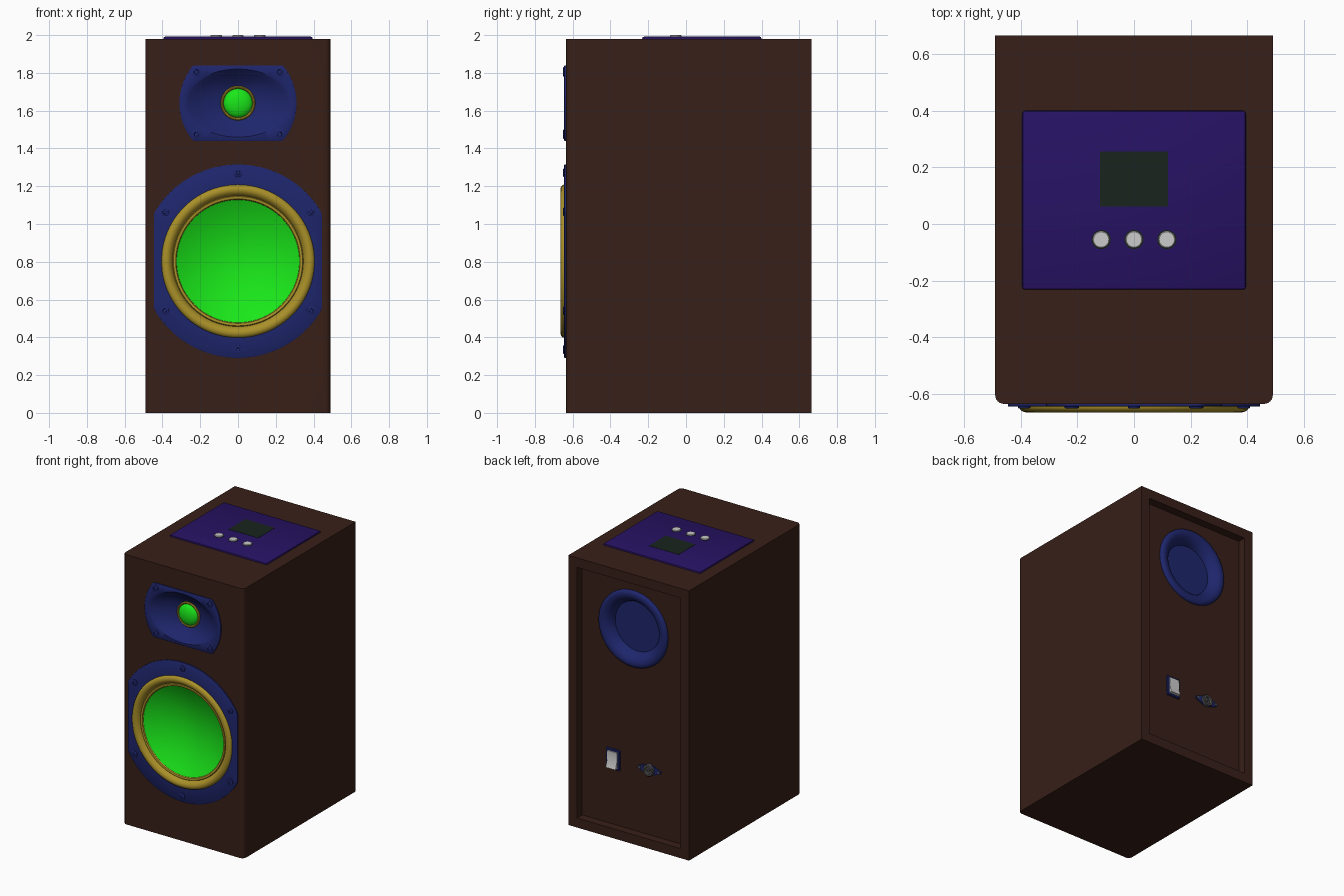
import bpy, bmesh
from math import pi, cos, sin, radians

if "Cube" in bpy.data.objects:
    bpy.data.objects.remove(bpy.data.objects["Cube"])

FRONT, BACK, TOP = (pi / 2, 0, 0), (-pi / 2, 0, 0), (0, 0, 0)
FY, RY, TZ = -0.635, 0.605, 1.98      # front face, recessed back face, cabinet top


def mat(name, r, g, b):
    m = bpy.data.materials.new(name)
    m.diffuse_color = (r, g, b, 1)
    m.use_nodes = True
    m.node_tree.nodes["Principled BSDF"].inputs["Base Color"].default_value = m.diffuse_color
    return m


WOOD = mat("dark_wood", 0.04, 0.014, 0.009)
BLUE = mat("blue_plastic", 0.013, 0.019, 0.15)
YELLOW = mat("yellow_rubber", 0.40, 0.28, 0.022)
GREEN = mat("green_cone", 0.01, 0.8, 0.01)
PURPLE = mat("purple_panel", 0.02, 0.006, 0.125)
SCREEN = mat("dark_screen", 0.009, 0.017, 0.012)
WHITE = mat("white_plastic", 0.8, 0.8, 0.8)
METAL = mat("dark_metal", 0.09, 0.09, 0.09)


def finish(name, bm, material, loc=(0, 0, 0), rot=TOP):
    me = bpy.data.meshes.new(name)
    bm.to_mesh(me)
    bm.free()
    ob = bpy.data.objects.new(name, me)
    ob.location, ob.rotation_euler = loc, rot
    if material:
        me.materials.append(material)
    bpy.context.collection.objects.link(ob)
    return ob


def loft(name, rings, material, loc, rot, n=64, closed=False):
    """Rings run from outside to inside: (rx, ry, height[, clip_x, clip_y])."""
    bm = bmesh.new()
    prev = None
    for rx, ry, d, *clip in rings:
        cx, cy = clip or (9, 9)
        if rx == 0:
            cur = [bm.verts.new((0, 0, d))] * n
        else:
            cur = [bm.verts.new((max(-cx, min(cx, rx * cos(2 * pi * i / n))),
                                 max(-cy, min(cy, ry * sin(2 * pi * i / n))), d))
                   for i in range(n)]
        if prev:
            for i in range(n):
                j = (i + 1) % n
                quad = [prev[i], prev[j], cur[j], cur[i]]
                bm.faces.new(quad[:3] if rx == 0 else quad)
        elif closed:
            bm.faces.new(cur[::-1])
        prev = cur
    if rings[-1][0] != 0:
        if closed:
            bm.faces.new(prev)
    return finish(name, bm, material, loc, rot)


def lathe(name, profile, material, loc, rot, n=64, closed=False):
    return loft(name, [(r, r, d) for r, d in profile], material, loc, rot, n, closed)


def box(name, lo, hi, material, bevel=0.0, segments=1, pick=None):
    bm = bmesh.new()
    bmesh.ops.create_cube(bm, size=1)
    for v in bm.verts:
        v.co = [lo[k] + (v.co[k] + 0.5) * (hi[k] - lo[k]) for k in range(3)]
    if bevel:
        edges = [e for e in bm.edges if pick is None or pick(e)]
        bmesh.ops.bevel(bm, geom=edges, offset=bevel, segments=segments,
                        profile=0.5, affect='EDGES')
    return finish(name, bm, material)


def cut(target, cutter):
    cutter.hide_render = True
    mod = target.modifiers.new("cut", 'BOOLEAN')
    mod.operation, mod.solver, mod.object = 'DIFFERENCE', 'EXACT', cutter
    bpy.context.view_layer.objects.active = target
    bpy.ops.object.modifier_apply(modifier=mod.name)
    bpy.data.objects.remove(cutter)


# Cabinet with rounded front uprights, recessed back and openings for the drivers
cabinet = box("cabinet", (-0.49, FY, 0), (0.49, 0.665, TZ), WOOD, 0.03, 6,
              lambda e: all(v.co.y < 0 for v in e.verts)
              and abs(e.verts[0].co.z - e.verts[1].co.z) > 1)
W, T, P = (0, FY, 0.803), (0, FY, 1.64), (0, RY, 1.55)
cut(cabinet, box("recess_cutter", (-0.42, RY, 0.07), (0.42, 0.8, 1.91), None))
cut(cabinet, lathe("woofer_cutter", [(0.4, -0.15), (0.4, 0.1)], None, W, FRONT, closed=True))
cut(cabinet, loft("tweeter_cutter", [(0.285, 0.185, -0.12), (0.285, 0.185, 0.1)],
                  None, T, FRONT, closed=True))
cut(cabinet, lathe("port_cutter", [(0.25, -0.1), (0.25, 0.02)], None, P, BACK, closed=True))

# Woofer: clipped round plate, rolled surround, concave cone
loft("woofer_plate", [(0.512, 0.512, 0, 0.445, 9), (0.512, 0.512, 0.008, 0.445, 9),
                      (0.509, 0.509, 0.010, 0.442, 9), (0.40, 0.40, 0.010),
                      (0.40, 0.40, -0.03)], BLUE, W, FRONT, 128)
lathe("woofer_surround", [(0.405, 0.0), (0.405, 0.014), (0.401, 0.021), (0.393, 0.027),
                          (0.382, 0.030), (0.370, 0.028), (0.359, 0.021), (0.351, 0.011),
                          (0.346, 0.002), (0.342, 0.007), (0.335, 0.008), (0.329, 0.005),
                          (0.325, -0.003)], YELLOW, W, FRONT, 96)
lathe("woofer_cone", [(0.327 * sin(a * pi / 24), -0.002 - 0.09 * (1 - sin(a * pi / 24) ** 2))
                      for a in range(12, 0, -1)] + [(0, -0.092)], GREEN, W, FRONT, 96)

# Tweeter: clipped round plate, oval horn, yellow ring and dome
loft("tweeter_horn", [(0.31, 0.31, 0, 9, 0.20), (0.31, 0.31, 0.008, 9, 0.20),
                      (0.307, 0.307, 0.010, 9, 0.197), (0.28, 0.18, 0.010),
                      (0.265, 0.173, 0.004), (0.23, 0.155, -0.016), (0.18, 0.13, -0.038),
                      (0.13, 0.108, -0.055), (0.09, 0.09, -0.066), (0.08, 0.08, -0.07)],
     BLUE, T, FRONT, 128)
lathe("tweeter_ring", [(0.092, -0.07), (0.091, -0.058), (0.086, -0.053), (0.080, -0.055),
                       (0.075, -0.064)], YELLOW, T, FRONT)
lathe("tweeter_dome", [(0.077 * cos(a * pi / 16), -0.064 + 0.035 * sin(a * pi / 16))
                       for a in range(8)] + [(0, -0.029)], GREEN, T, FRONT)

# Socket-head screws on both plates
SCREW = [(1, 0), (1, 0.004), (0.85, 0.006), (0.5, 0.006), (0.45, 0.001), (0, 0.001)]


def screw(name, x, z, r):
    lathe(name, [(k * r, d) for k, d in SCREW], BLUE, (x, FY - 0.01, z), FRONT, 24)


for i, a in enumerate((90, 34, -34, -90, -146, 146)):
    screw(f"woofer_screw_{i}", 0.468 * cos(radians(a)), W[2] + 0.468 * sin(radians(a)), 0.022)
for sx in (-1, 1):
    for sz in (-1, 1):
        screw(f"tweeter_screw_{sx}_{sz}", sx * 0.22, T[2] + sz * 0.165, 0.025)

# Top control panel, display and buttons
box("control_panel", (-0.395, -0.232, TZ - 0.012), (0.395, 0.40, TZ + 0.012), PURPLE, 0.01, 2)
box("display", (-0.12, 0.062, TZ), (0.12, 0.256, TZ + 0.0135), SCREEN)
for i, x in enumerate((-0.116, 0, 0.116)):
    lathe(f"button_seat_{i}", [(0.034, 0), (0.034, 0.013), (0, 0.013)], SCREEN,
          (x, -0.055, TZ), TOP, 32)
    lathe(f"button_{i}", [(0.03, 0.01), (0.03, 0.017), (0.027, 0.02), (0, 0.02)], WHITE,
          (x, -0.055, TZ), TOP, 32)

# Rear port with flared lip
lathe("rear_port", [(0.28, 0), (0.279, 0.010), (0.273, 0.018), (0.262, 0.023), (0.248, 0.024),
                    (0.232, 0.020), (0.215, 0.010), (0.2, -0.006), (0.188, -0.025),
                    (0.182, -0.045), (0, -0.045)], BLUE, P, BACK, 96)

# Rocker switch
box("switch_frame", (0.11, RY - 0.01, 0.475), (0.22, RY + 0.012, 0.625), BLUE, 0.004)
bm = bmesh.new()
side = [bm.verts.new((0.125, RY + d, 0.55 + z)) for z, d in
        ((-0.06, 0), (-0.06, 0.035), (0, 0.016), (0.06, 0.02), (0.06, 0))]
face = bm.faces.new(side)
ext = bmesh.ops.extrude_face_region(bm, geom=[face])
bmesh.ops.translate(bm, vec=(0.08, 0, 0),
                    verts=[g for g in ext["geom"] if isinstance(g, bmesh.types.BMVert)])
bmesh.ops.recalc_face_normals(bm, faces=bm.faces)
finish("switch_rocker", bm, WHITE)

# Power socket: eared flange and hollow barrel with centre pin
J = (-0.13, RY, 0.55)
bm = bmesh.new()
for cx, r in ((0, 0.042), (-0.08, 0.014), (0.08, 0.014)):
    for i in range(24):
        for d in (0, 0.008):
            bm.verts.new((cx + r * cos(i * pi / 12), r * sin(i * pi / 12), d))
hull = bmesh.ops.convex_hull(bm, input=bm.verts)
bmesh.ops.delete(bm, geom=[v for v in bm.verts if not v.link_faces], context='VERTS')
finish("socket_flange", bm, BLUE, J, BACK)
lathe("socket_barrel", [(0.042, 0.0), (0.042, 0.022), (0.038, 0.026), (0.026, 0.026),
                        (0.024, 0.010), (0, 0.010)], METAL, J, BACK, 32)
lathe("socket_pin", [(0.009, 0.008), (0.009, 0.022), (0, 0.024)], METAL, J, BACK, 16)
for sx in (-1, 1):
    lathe(f"socket_screw_{sx}", [(0.010, 0.008), (0.009, 0.012), (0, 0.013)], METAL,
          (J[0] + sx * 0.078, RY, J[2]), BACK, 16)

# Smooth curved surfaces, keep sharp edges
bpy.ops.object.select_all(action='SELECT')
bpy.context.view_layer.objects.active = cabinet
bpy.ops.object.shade_smooth_by_angle(angle=radians(35))
